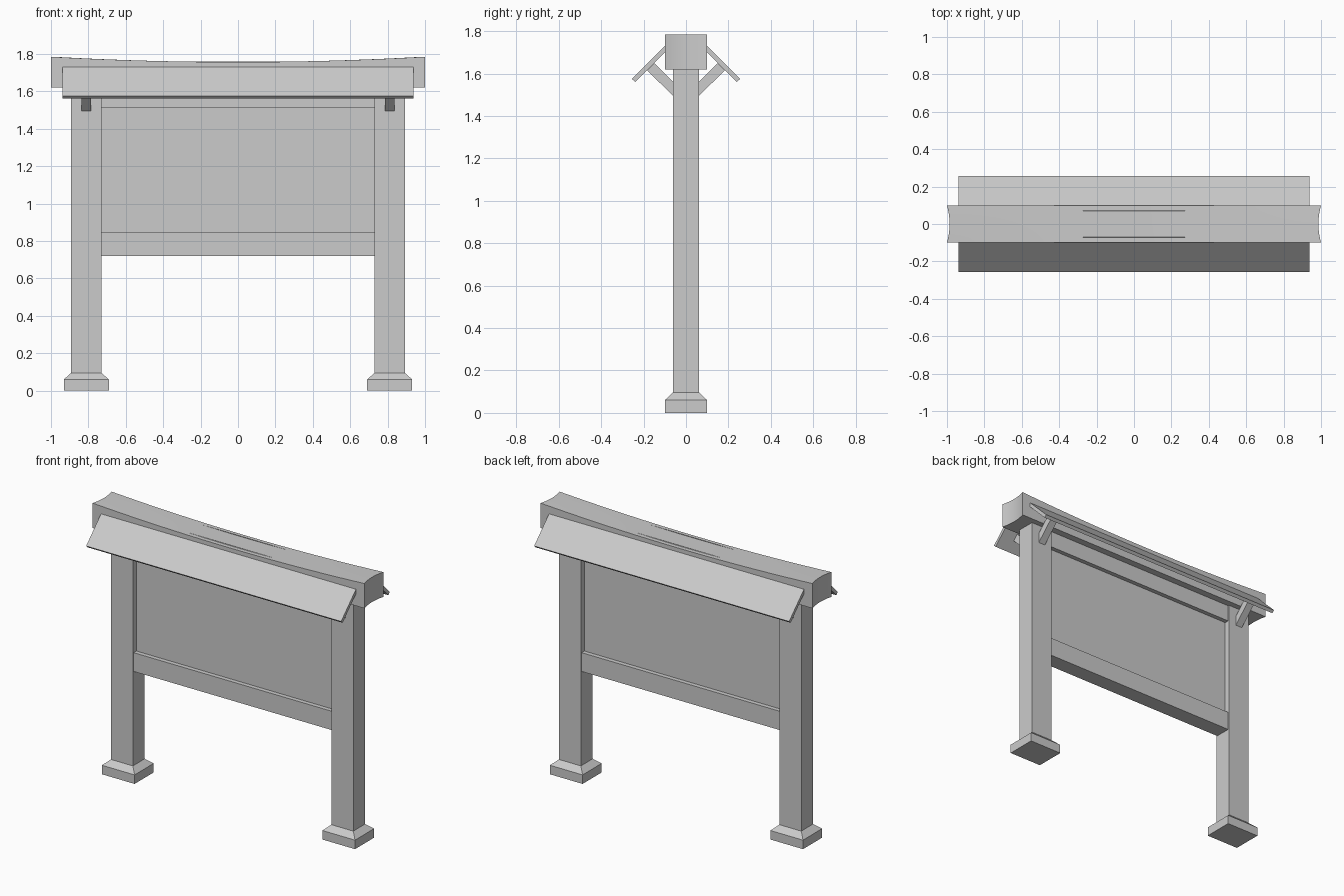
import bpy, bmesh, math

if "Cube" in bpy.data.objects:
    bpy.data.objects.remove(bpy.data.objects["Cube"])


def finish(name, bm):
    bmesh.ops.recalc_face_normals(bm, faces=bm.faces[:])
    mesh = bpy.data.meshes.new(name)
    bm.to_mesh(mesh)
    bm.free()
    ob = bpy.data.objects.new(name, mesh)
    bpy.context.collection.objects.link(ob)
    return ob


def box(name, x0, x1, y, z0, z1, taper=None):
    """Box symmetric in y; taper = (half x, half y) of its top face."""
    bm = bmesh.new()
    bmesh.ops.create_cube(bm, size=2)
    cx, hx = (x0 + x1) / 2, (x1 - x0) / 2
    for v in bm.verts:
        tx, ty = taper if taper and v.co.z > 0 else (hx, y)
        v.co = (cx + v.co.x * tx, v.co.y * ty, z1 if v.co.z > 0 else z0)
    return finish(name, bm)


def extrude_x(name, profile, x0, x1, side):
    """Extrude a (y, z) profile along x, on the front (-1) or back (1) side."""
    bm = bmesh.new()
    face = bm.faces.new([bm.verts.new((x0, side * y, z)) for y, z in profile])
    ext = bmesh.ops.extrude_face_region(bm, geom=[face])["geom"]
    for v in ext:
        if isinstance(v, bmesh.types.BMVert):
            v.co.x = x1
    return finish(name, bm)


# Posts, plinths and their sloped caps
POST_X = 0.811
for label, s in (("left", -1), ("right", 1)):
    c = s * POST_X
    box(label + "_post", c - 0.081, c + 0.081, 0.0625, 0.09, 1.63)
    box(label + "_post_base", c - 0.12, c + 0.12, 0.1, 0, 0.06)
    box(label + "_base_cap", c - 0.12, c + 0.12, 0.1, 0.06, 0.095, (0.081, 0.0625))

# Notice panel between two rails
box("panel", -0.735, 0.735, 0.025, 0.80, 1.55)
box("bottom_rail", -0.735, 0.735, 0.054, 0.72, 0.845)
box("top_rail", -0.735, 0.735, 0.054, 1.51, 1.63)

# Sloping eaves boards and the struts that carry them
EAVE = [(0.07, 1.76), (0.256, 1.576), (0.240, 1.561), (0.07, 1.73)]
STRUT = [(0.05, 1.484), (0.183, 1.616), (0.149, 1.65), (0.05, 1.55)]
for label, side in (("front", -1), ("back", 1)):
    extrude_x(label + "_eave", EAVE, -0.938, 0.938, side)
    for end, s in (("left", -1), ("right", 1)):
        extrude_x(f"{label}_{end}_strut", STRUT,
                  s * POST_X - 0.025, s * POST_X + 0.025, side)

# Ridge beam: sagging top and hollowed ends
bm = bmesh.new()
bmesh.ops.create_grid(bm, x_segments=20, y_segments=8, size=1)
ext = bmesh.ops.extrude_face_region(bm, geom=bm.faces[:])["geom"]
top = {g for g in ext if isinstance(g, bmesh.types.BMVert)}
for v in bm.verts:
    x, y = v.co.x, v.co.y
    z = 1.757 + 0.028 * x * x if v in top else 1.62
    v.co = (x * (1 - 0.014 * (1 - y * y)), y * 0.1, z)
beam = finish("ridge_beam", bm)
bpy.context.view_layer.objects.active = beam
beam.select_set(True)
bpy.ops.object.shade_smooth_by_angle(angle=math.radians(30))
